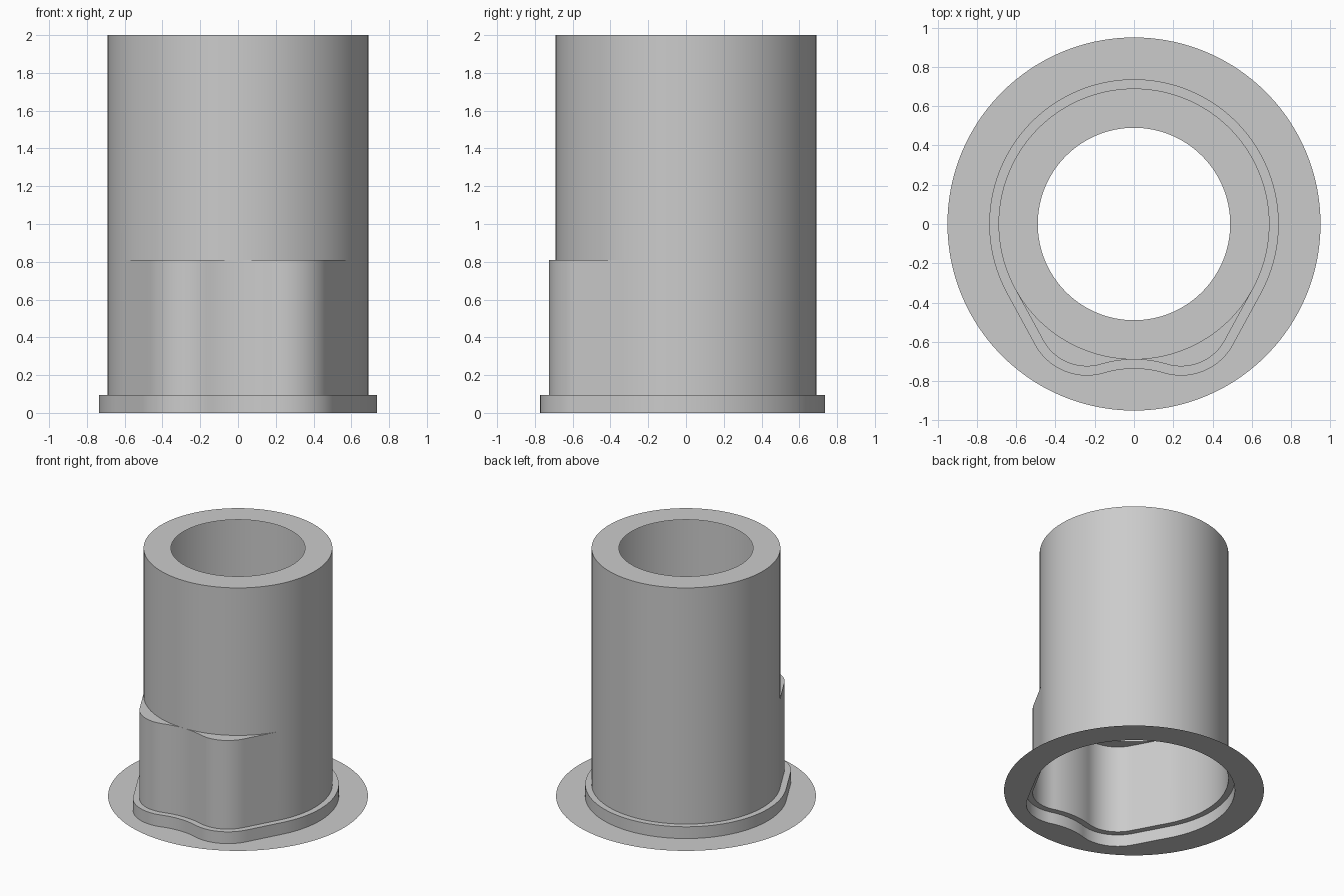
import bpy, bmesh
from math import sin, cos, radians, atan
from mathutils import Vector

cube = bpy.data.objects.get("Cube")
if cube:
    bpy.data.objects.remove(cube, do_unlink=True)

grey = bpy.data.materials.new("plain grey")
grey.use_nodes = True
colour = (0.6, 0.6, 0.6, 1)
grey.diffuse_color = colour
grey.node_tree.nodes["Principled BSDF"].inputs["Base Color"].default_value = colour

# Main dimensions
WALL, HOLE, RIM = 0.69, 0.49, 0.95
LIP, LIP_H, STEP_H, TOP = 0.047, 0.095, 0.81, 2.0
TANGENT = radians(-28.5)           # where the straight flanks leave the round wall
LOBE = Vector((0.24, -0.471))      # centre of each rounded front lobe
LOBE_R = 0.254
DIP = 0.035                        # depth of the hollow between the lobes
SWING = 2 * atan(DIP / LOBE.x)
HOLLOW_R = LOBE.x / sin(SWING) - LOBE_R
DOWN, UP = radians(-90), radians(90)


def arc(centre, radius, start, end, steps):
    return [Vector((centre[0] + radius * cos(start + (end - start) * i / steps),
                    centre[1] + radius * sin(start + (end - start) * i / steps)))
            for i in range(steps + 1)]


def outline(offset=0.0):
    """Round body with two front lobes, anticlockwise from the front centre."""
    hollow = arc((0, -WALL - HOLLOW_R), HOLLOW_R - offset, UP, UP - SWING, 8)
    lobe = arc(LOBE, LOBE_R + offset, DOWN - SWING, TANGENT, 20)
    back = arc((0, 0), WALL + offset, TANGENT, UP, 48)
    flank = [lobe[-1].lerp(back[0], i / 10) for i in range(1, 10)]
    half = hollow + lobe[1:] + flank + back
    return half + [Vector((-p.x, p.y)) for p in half[-2:0:-1]]


def circle(radius):
    return [p.normalized() * radius for p in outline()]


def shell(name, sections):
    """Skin a list of (outline, height) sections into an open shell."""
    bm = bmesh.new()
    loops = [[bm.verts.new((p.x, p.y, z)) for p in pts] for pts, z in sections]
    for low, high in zip(loops, loops[1:]):
        for i in range(len(low)):
            j = (i + 1) % len(low)
            bm.faces.new((low[i], low[j], high[j], high[i]))
    bmesh.ops.remove_doubles(bm, verts=bm.verts, dist=0.0001)
    mesh = bpy.data.meshes.new(name)
    bm.to_mesh(mesh)
    bm.free()
    mesh.materials.append(grey)
    obj = bpy.data.objects.new(name, mesh)
    bpy.context.collection.objects.link(obj)
    bpy.ops.object.select_all(action='DESELECT')
    obj.select_set(True)
    bpy.context.view_layer.objects.active = obj
    bpy.ops.object.shade_smooth_by_angle(angle=radians(30))
    return obj


# Flat round rim with the raised lip around the foot of the body
shell("base_rim", [(circle(RIM), 0), (outline(LIP), 0),
                   (outline(LIP), LIP_H), (outline(), LIP_H)])

# Lobed lower wall, step, round upper wall and the open top ring
shell("body_shell", [(outline(), LIP_H), (outline(), STEP_H), (circle(WALL), STEP_H),
                     (circle(WALL), TOP), (circle(HOLE), TOP)])
